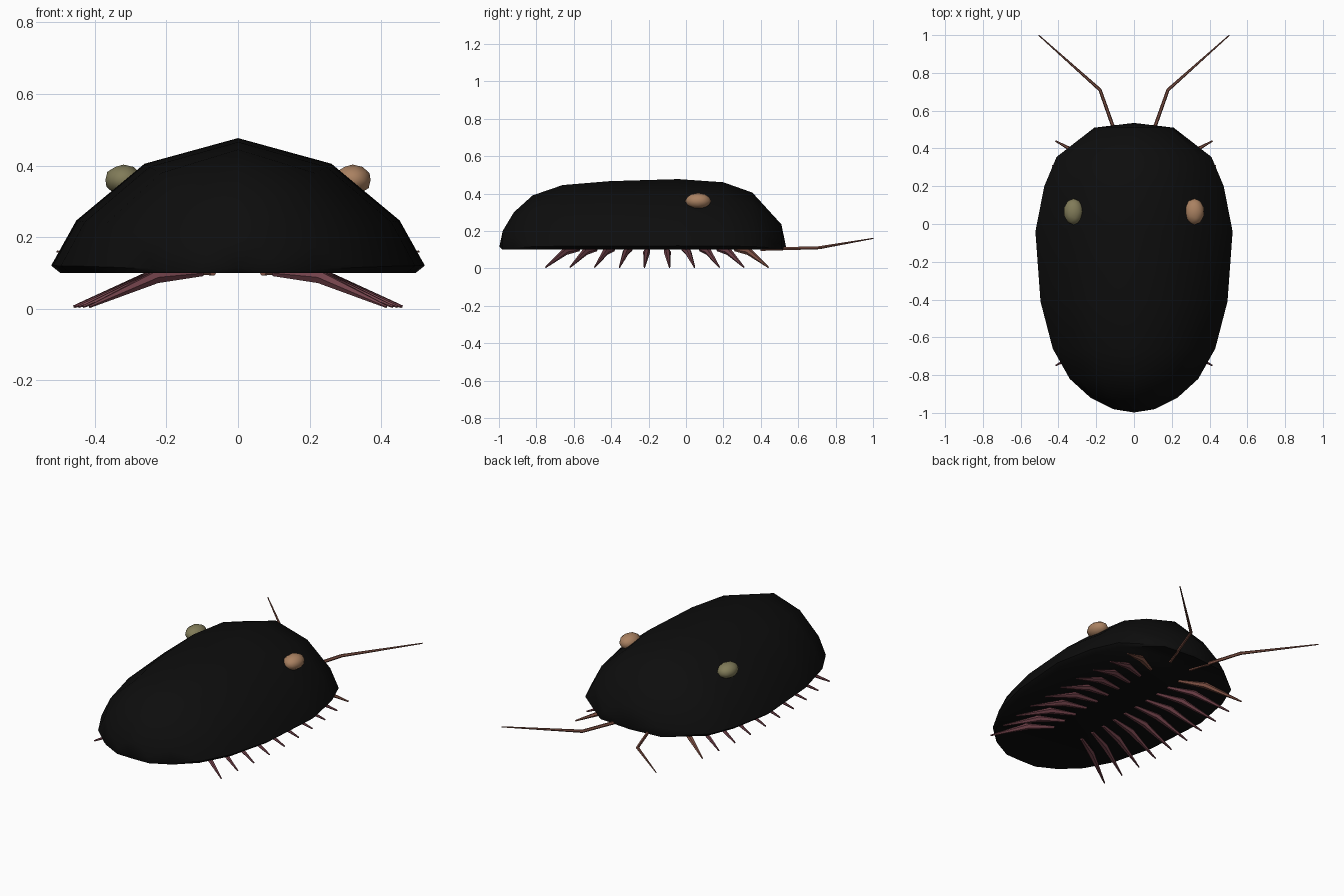
import bpy
import bmesh
import math
from mathutils import Vector

cube = bpy.data.objects.get("Cube")
if cube:
    bpy.data.objects.remove(cube)


def material(name, rgb):
    m = bpy.data.materials.new(name)
    m.use_nodes = True
    m.diffuse_color = (*rgb, 1)
    bsdf = m.node_tree.nodes["Principled BSDF"]
    bsdf.inputs["Base Color"].default_value = (*rgb, 1)
    bsdf.inputs["Roughness"].default_value = 0.8
    return m


BLACK = material("shell black", (0.004, 0.004, 0.004))
TAN = material("eye tan", (0.40, 0.22, 0.12))
OLIVE = material("eye olive", (0.22, 0.20, 0.10))
PLUM = material("leg plum", (0.17, 0.055, 0.07))
BROWN = material("feeler brown", (0.22, 0.085, 0.06))


def finish(name, bm, mat, angle):
    bmesh.ops.recalc_face_normals(bm, faces=bm.faces)
    mesh = bpy.data.meshes.new(name)
    bm.to_mesh(mesh)
    bm.free()
    mesh.materials.append(mat)
    obj = bpy.data.objects.new(name, mesh)
    bpy.context.collection.objects.link(obj)
    bpy.ops.object.select_all(action="DESELECT")
    obj.select_set(True)
    bpy.context.view_layer.objects.active = obj
    bpy.ops.object.shade_smooth_by_angle(angle=math.radians(angle))
    return obj


def bridge(bm, a, b):
    n = len(a)
    for i in range(n):
        bm.faces.new((a[i], a[(i + 1) % n], b[(i + 1) % n], b[i]))


def limb(name, points, radii, mat, sides=6):
    """Tapered jointed tube through the points."""
    bm = bmesh.new()
    pts = [Vector(p) for p in points]
    rings = []
    for i, p in enumerate(pts):
        along = (pts[min(i + 1, len(pts) - 1)] - pts[max(i - 1, 0)]).normalized()
        side = along.cross(Vector((0, 0, 1))).normalized()
        up = side.cross(along)
        ring = []
        for k in range(sides):
            t = math.tau * k / sides
            ring.append(bm.verts.new(p + radii[i] * (side * math.cos(t) + up * math.sin(t))))
        rings.append(ring)
    for a, b in zip(rings, rings[1:]):
        bridge(bm, a, b)
    bm.faces.new(rings[0])
    bm.faces.new(rings[-1])
    return finish(name, bm, mat, 50)


# Domed shell: one cross-section scaled along the body (y, half width, top)
BASE = 0.10
stations = [(0.51, 0.21, 0.235), (0.355, 0.41, 0.405), (0.20, 0.475, 0.46),
            (-0.04, 0.522, 0.477), (-0.41, 0.495, 0.466), (-0.66, 0.43, 0.445),
            (-0.82, 0.34, 0.39), (-0.92, 0.23, 0.30), (-0.98, 0.11, 0.20)]
half = [(0.95, 0), (1, 0.055), (0.865, 0.39), (0.5, 0.81)]
section = half + [(0, 1)] + [(-x, z) for x, z in reversed(half)]
bm = bmesh.new()
rings = [[bm.verts.new((x * w, y, BASE + z * (top - BASE))) for x, z in section]
         for y, w, top in stations]
for a, b in zip(rings, rings[1:]):
    bridge(bm, a, b)
for ring, y in ((rings[0], 0.535), (rings[-1], -0.998)):
    tip = bm.verts.new((0, y, 0.115))
    low = bm.verts.new((0, y * 0.985, BASE))
    for a, b in zip(ring, ring[1:]):
        bm.faces.new((a, b, tip))
    bm.faces.new((ring[0], tip, low))
    bm.faces.new((ring[-1], tip, low))
    bm.faces.new((ring[0], ring[-1], low))
finish("shell", bm, BLACK, 45)

# Eyes
for side, name, mat in ((1, "left_eye", TAN), (-1, "right_eye", OLIVE)):
    bm = bmesh.new()
    bmesh.ops.create_icosphere(bm, subdivisions=2, radius=1)
    for v in bm.verts:
        v.co = Vector((v.co.x * 0.053, v.co.y * 0.07, v.co.z * 0.043))
        v.co += Vector((side * 0.32, 0.065, 0.36))
    finish(name, bm, mat, 60)

# Ten pairs of legs, fanned out from the middle, and one pair of feelers
LEGS = 10
for side, label in ((1, "left"), (-1, "right")):
    for i in range(LEGS):
        t = 2 * i / (LEGS - 1) - 1
        yaw = math.radians(29) * t
        root_y = -0.155 + 0.42 * t

        def at(reach, z):
            return (side * (0.1 + reach * math.cos(yaw)), root_y + reach * math.sin(yaw), z)

        limb(f"{label}_leg_{i + 1}", [at(0, 0.1), at(0.15, 0.088), at(0.36, 0.006)],
             [0.010, 0.019, 0.004], BROWN if i == LEGS - 1 else PLUM)
    limb(f"{label}_feeler",
         [(side * 0.07, 0.40, 0.102), (side * 0.18, 0.71, 0.11), (side * 0.505, 1.0, 0.16)],
         [0.010, 0.009, 0.003], BROWN)
